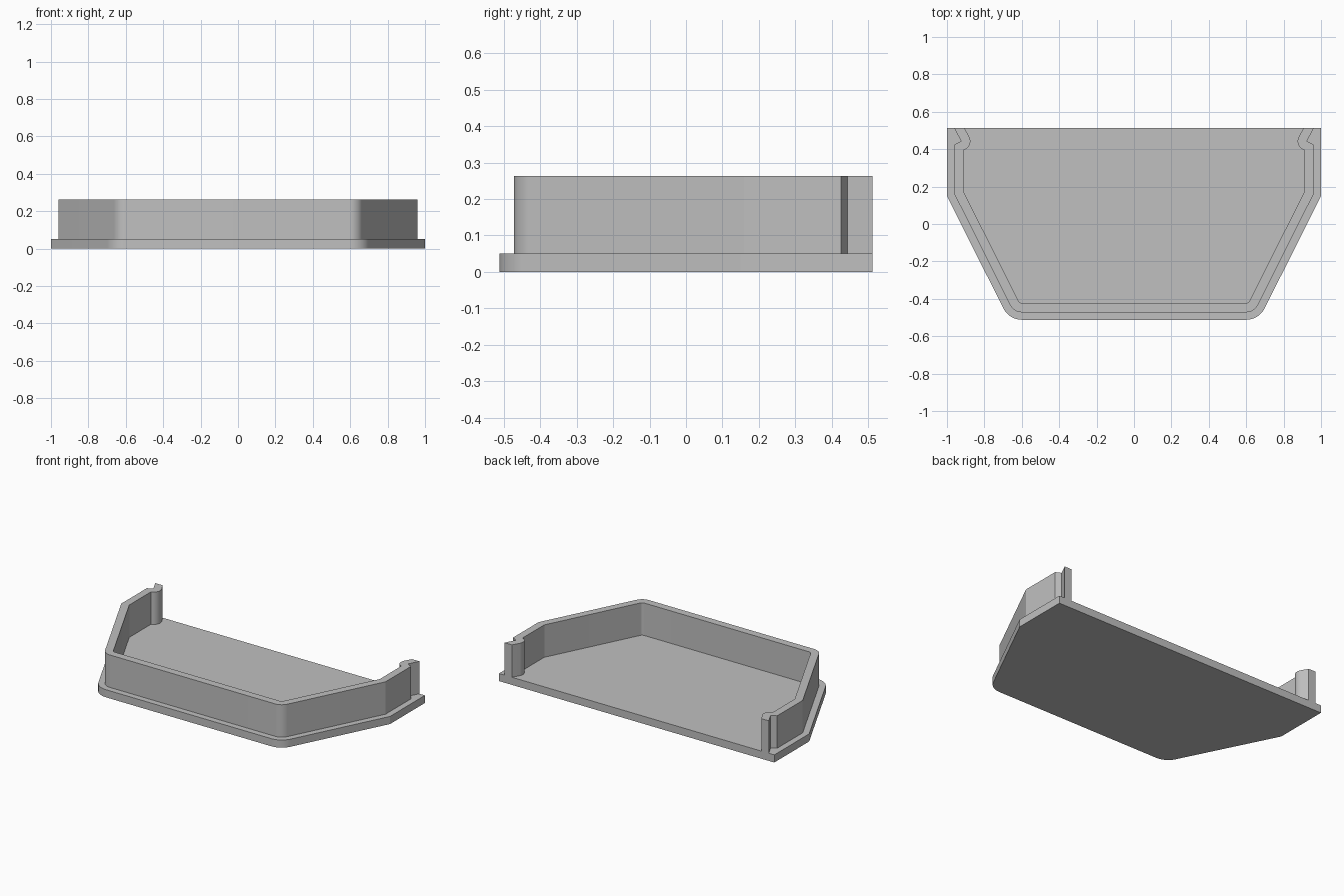
import bpy
import bmesh
from math import cos, sin, radians

if "Cube" in bpy.data.objects:
    bpy.data.objects.remove(bpy.data.objects["Cube"], do_unlink=True)

BACK = 0.512          # y of the flat open side
BASE_TOP = 0.05
WALL_TOP = 0.263

grey = bpy.data.materials.new("plain grey")
grey.use_nodes = True
grey.diffuse_color = (0.53, 0.53, 0.53, 1)
grey.node_tree.nodes["Principled BSDF"].inputs["Base Color"].default_value = grey.diffuse_color


def arc(cx, cy, r, start, end, steps):
    angles = [radians(start + (end - start) * i / steps) for i in range(steps + 1)]
    return [(cx + r * cos(a), cy + r * sin(a)) for a in angles]


def half_outline(inset):
    """Left half of the tray outline, front to back, moved inward by inset."""
    corner = arc(0.6, -0.402, 0.11 - inset, -90, -26.6, 12)
    return corner + [(1 - inset, 0.15 + 0.236 * inset)]


def mirrored(half):
    return [(-x, y) for x, y in reversed(half)] + half


def prism(name, outline, z0, z1):
    bm = bmesh.new()
    face = bm.faces.new([bm.verts.new((x, y, z0)) for x, y in outline])
    top = bmesh.ops.extrude_face_region(bm, geom=[face], use_keep_orig=True)
    moved = [v for v in top["geom"] if isinstance(v, bmesh.types.BMVert)]
    bmesh.ops.translate(bm, verts=moved, vec=(0, 0, z1 - z0))
    bmesh.ops.recalc_face_normals(bm, faces=bm.faces)
    mesh = bpy.data.meshes.new(name)
    bm.to_mesh(mesh)
    bm.free()
    mesh.materials.append(grey)
    obj = bpy.data.objects.new(name, mesh)
    bpy.context.collection.objects.link(obj)
    bpy.ops.object.select_all(action="DESELECT")
    obj.select_set(True)
    bpy.context.view_layer.objects.active = obj
    bpy.ops.object.shade_smooth_by_angle(angle=radians(20))


# Base plate
prism("base_plate", mirrored(half_outline(0) + [(1, BACK)]), 0, BASE_TOP)

# Rim wall, with a notch outside and a rounded bump inside at each back end
notch = [(0.96, 0.425), (0.925, 0.443), (0.96, BACK)]
bump = arc(0.925, 0.443, 0.05, 253, 152.5, 12) + [(0.906, BACK)]
outer = mirrored(half_outline(0.04) + notch)
inner = mirrored(half_outline(0.09) + bump)
prism("rim_wall", outer + inner[::-1], BASE_TOP, WALL_TOP)
